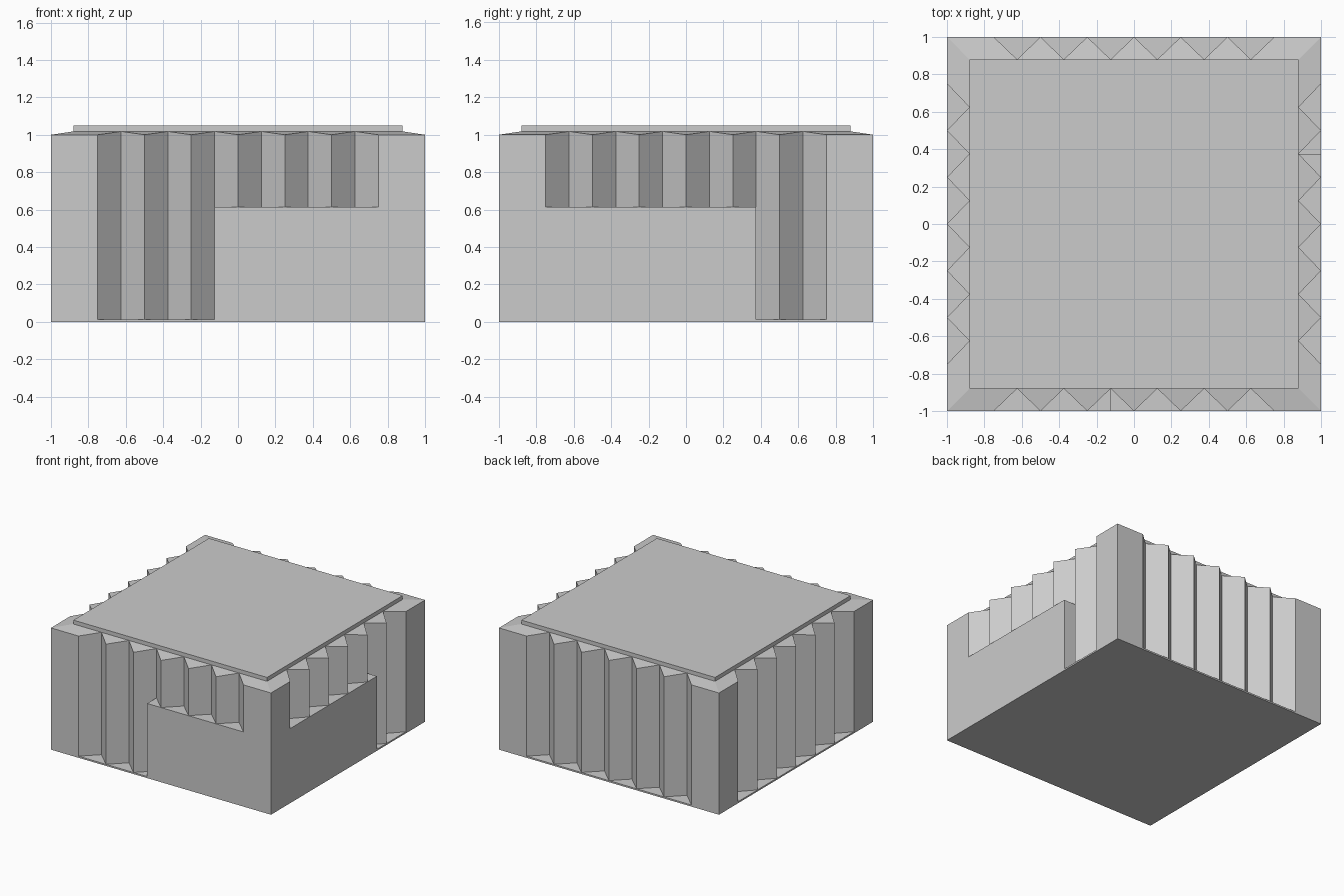
import bpy, bmesh
from math import pi
from mathutils import Matrix, Vector

if "Cube" in bpy.data.objects:
    bpy.data.objects.remove(bpy.data.objects["Cube"])

OUT, INN = 1.0, 0.88          # outer wall and groove depth
BASE, LEDGE = 0.013, 0.613    # base plate top and filler block top
EAVE, RIM, TOP = 1.0, 1.018, 1.05


def finish(bm, name):
    bmesh.ops.recalc_face_normals(bm, faces=bm.faces[:])
    me = bpy.data.meshes.new(name)
    bm.to_mesh(me)
    bm.free()
    ob = bpy.data.objects.new(name, me)
    bpy.context.collection.objects.link(ob)
    return ob


def box(name, lo, hi):
    lo, hi = Vector(lo), Vector(hi)
    bm = bmesh.new()
    bmesh.ops.create_cube(bm, size=1, matrix=Matrix.Translation((lo + hi) / 2)
                          @ Matrix.Diagonal((*(hi - lo), 1)))
    return finish(bm, name)


# Corrugated body: one folded side with its sloping eave, turned four times
bm = bmesh.new()
profile = [(-OUT, OUT)] + [(-0.75 + i * 0.125, INN if i % 2 else OUT)
                           for i in range(13)] + [(OUT, OUT)]
for k in range(4):
    rot = Matrix.Rotation(k * pi / 2, 3, 'Z')

    def face(points):
        bm.faces.new([bm.verts.new(rot @ Vector(p)) for p in points])

    def eave(x, d):
        return (x, -d, EAVE if d == OUT else RIM)

    for (x0, d0), (x1, d1) in zip(profile, profile[1:]):
        face([(x0, -d0, BASE), (x1, -d1, BASE), eave(x1, d1), eave(x0, d0)])
    for i in range(3, 12, 2):
        face([eave(*profile[i - 1]), eave(*profile[i]), eave(*profile[i + 1])])
    for s in (-1, 1):
        face([eave(s * OUT, OUT), eave(s * 0.75, OUT),
              eave(s * 0.625, INN), eave(s * INN, INN)])
# The remaining eave triangle between the first and last pairs of grooves
bmesh.ops.remove_doubles(bm, verts=bm.verts[:], dist=0.0005)
# Keep only eave triangles that rest on an outer fold
bad = [f for f in bm.faces if len(f.verts) == 3
       and sum(abs(v.co.z - RIM) < 1e-4 for v in f.verts) != 2]
bmesh.ops.delete(bm, geom=bad, context='FACES_ONLY')
bmesh.ops.holes_fill(bm, edges=bm.edges[:], sides=0)
finish(bm, "corrugated_body")

# Base plate and roof slab
box("base_plate", (-OUT, -OUT, 0), (OUT, OUT, BASE))
box("roof_slab", (-INN, -INN, RIM), (INN, INN, TOP))

# Low wall blocks filling the lower grooves around the front right corner
box("front_low_wall", (-0.125, -OUT, BASE), (0.75, -INN, LEDGE))
box("right_low_wall", (INN, -0.75, BASE), (OUT, 0.375, LEDGE))
